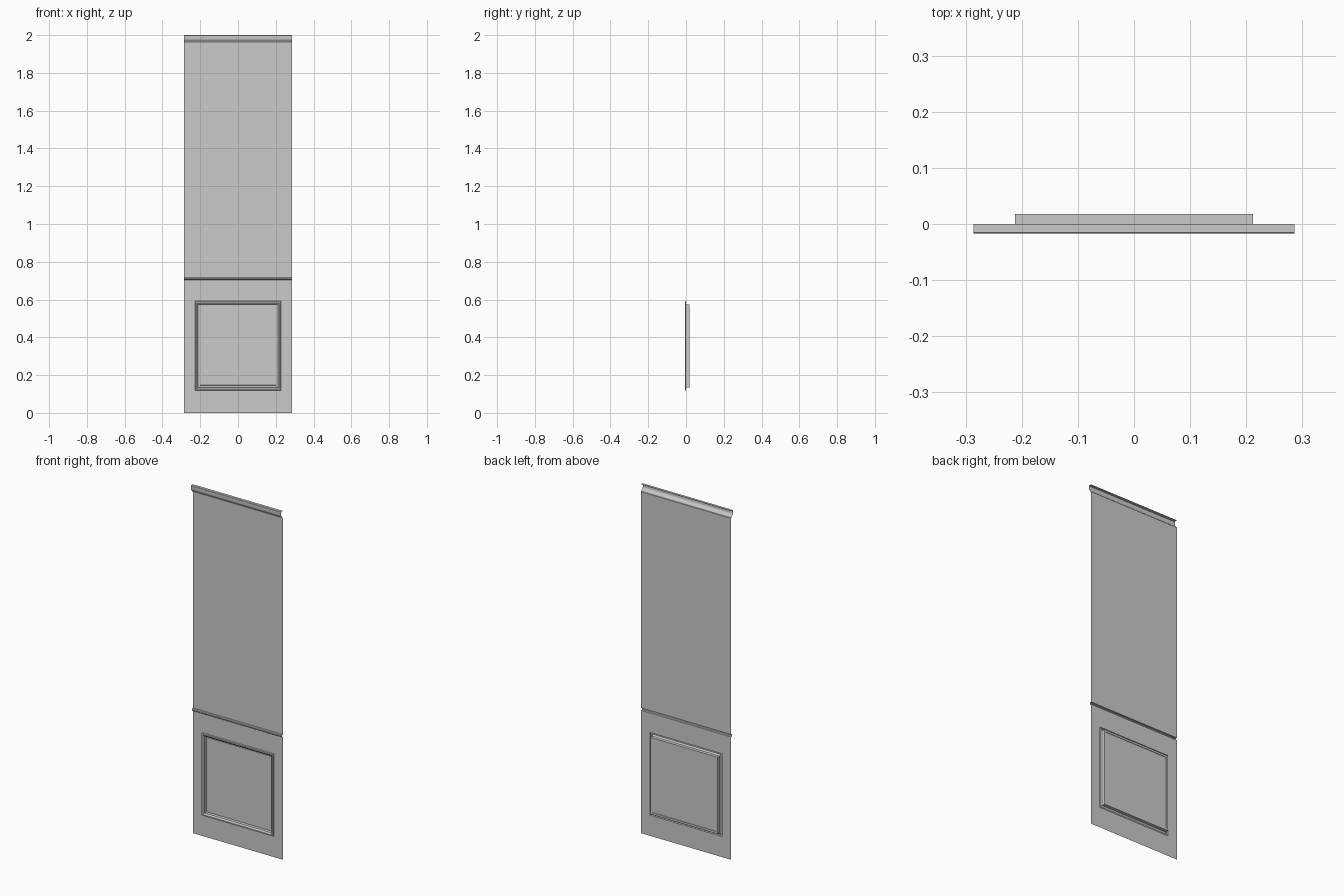
import bpy, bmesh, math

cube = bpy.data.objects.get("Cube")
if cube:
    bpy.data.objects.remove(cube, do_unlink=True)

paint = bpy.data.materials.new("grey_paint")
paint.use_nodes = True
paint.diffuse_color = (0.6, 0.6, 0.6, 1)
paint.node_tree.nodes["Principled BSDF"].inputs["Base Color"].default_value = (0.6, 0.6, 0.6, 1)

HALF_WIDTH = 0.286
PANEL_Z = 0.355


def finish(name, bm):
    mesh = bpy.data.meshes.new(name)
    bm.to_mesh(mesh)
    bm.free()
    mesh.materials.append(paint)
    obj = bpy.data.objects.new(name, mesh)
    bpy.context.collection.objects.link(obj)
    bpy.context.view_layer.objects.active = obj
    obj.select_set(True)
    bpy.ops.object.shade_smooth_by_angle(angle=math.radians(35))
    obj.select_set(False)


def strip(name, profile):
    """Run a (y, z) profile, listed bottom to top, across the full width."""
    bm = bmesh.new()
    pairs = [[bm.verts.new((s * HALF_WIDTH, y, z)) for s in (-1, 1)] for y, z in profile]
    for low, high in zip(pairs, pairs[1:]):
        bm.faces.new((low[0], low[1], high[1], high[0]))
    finish(name, bm)


def rings(name, sections, cap=False):
    """Join nested rectangles (half width, bottom, top, y), outermost first."""
    bm = bmesh.new()
    loops = [[bm.verts.new(co) for co in ((-w, y, b), (w, y, b), (w, y, t), (-w, y, t))]
             for w, b, t, y in sections]
    for outer, inner in zip(loops, loops[1:]):
        for i in range(4):
            j = (i + 1) % 4
            bm.faces.new((outer[i], outer[j], inner[j], inner[i]))
    if cap:
        bm.faces.new(loops[-1])
    finish(name, bm)


def around(half_w, half_h, y):
    return (half_w, PANEL_Z - half_h, PANEL_Z + half_h, y)


# Wall sheets, the lower one with an opening for the sunken panel
rings("lower_wall", [(HALF_WIDTH, 0, 0.704, 0), around(0.228, 0.237, 0)])
strip("upper_wall", [(0, 0.718), (0, 1.957)])

# Moulding around the opening
rings("panel_moulding", [around(0.228, 0.237, 0), around(0.226, 0.235, -0.006),
                         around(0.219, 0.228, -0.006), around(0.212, 0.22, 0)])

# Sunken panel with a fine stepped border
rings("sunken_panel", [around(0.212, 0.22, 0), around(0.212, 0.22, 0.018),
                       around(0.201, 0.209, 0.018), around(0.2, 0.208, 0.016)], cap=True)

# Hollow rail and crown strips
strip("chair_rail", [(0, 0.704), (-0.007, 0.705), (-0.01, 0.708),
                     (-0.01, 0.714), (-0.007, 0.717), (0, 0.718)])
strip("crown_moulding", [(0, 1.957), (-0.004, 1.958), (-0.006, 1.964), (-0.011, 1.969),
                         (-0.016, 1.975), (-0.017, 1.98), (-0.017, 1.998), (-0.015, 2), (0, 2)])
